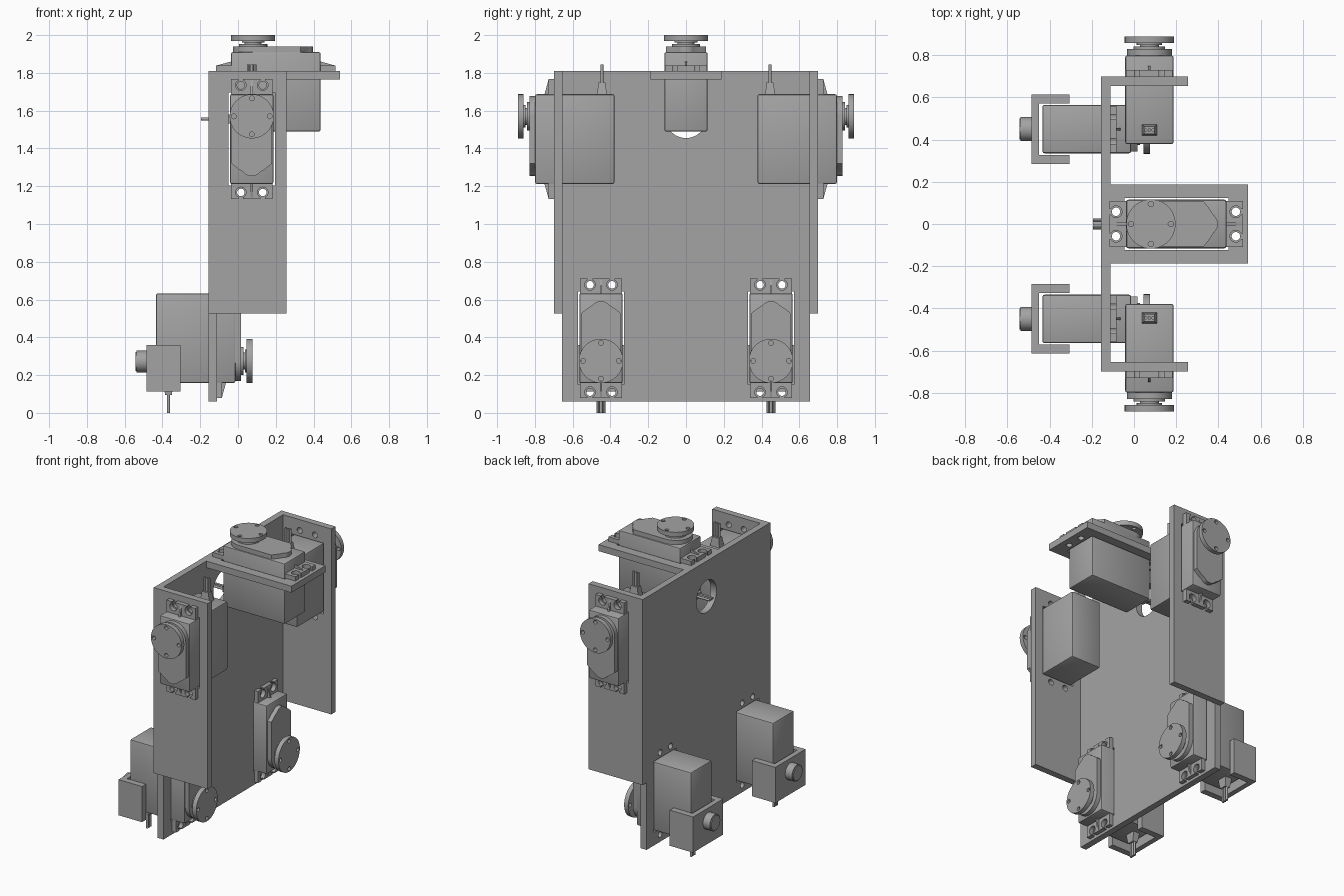
import bpy, bmesh
from math import pi, cos, sin, radians
from mathutils import Matrix, Vector

if "Cube" in bpy.data.objects:
    bpy.data.objects.remove(bpy.data.objects["Cube"], do_unlink=True)

# Single flat grey
GREY = (0.37, 0.37, 0.37, 1)
grey = bpy.data.materials.new("plain_grey")
grey.use_nodes = True
grey.diffuse_color = GREY
grey.node_tree.nodes["Principled BSDF"].inputs["Base Color"].default_value = GREY

SIDES = {"left": 1, "right": -1}
AX, AY, AZ = Vector((1, 0, 0)), Vector((0, 1, 0)), Vector((0, 0, 1))
WORLD = Matrix.Identity(4)


def frame(x_axis, z_axis, origin):
    m = Matrix((x_axis, z_axis.cross(x_axis), z_axis)).transposed().to_4x4()
    m.translation = origin
    return m


def add_mesh(name, mesh, m):
    bm = bmesh.new()
    bm.from_mesh(mesh)
    bmesh.ops.remove_doubles(bm, verts=bm.verts, dist=0.0001)
    bmesh.ops.recalc_face_normals(bm, faces=bm.faces)
    bm.to_mesh(mesh)
    bm.free()
    mesh.materials.clear()
    mesh.materials.append(grey)
    mesh.shade_smooth()
    mesh.set_sharp_from_angle(angle=radians(30))
    ob = bpy.data.objects.new(name, mesh)
    ob.matrix_world = m
    bpy.context.scene.collection.objects.link(ob)
    return ob


def rect(x0, x1, y0, y1):
    return [(x0, y0), (x1, y0), (x1, y1), (x0, y1)]


def arc(cx, cy, r, a0, a1, n=16):
    return [(cx + r * cos(a0 + (a1 - a0) * i / n), cy + r * sin(a0 + (a1 - a0) * i / n))
            for i in range(n + 1)]


def circle(cx, cy, r, n=32):
    return arc(cx, cy, r, 0, 2 * pi, n)[:-1]


# Flat sheet from an outline and holes, extruded from z0 to z1
def slab(name, loops, z0, z1, m=WORLD):
    cu = bpy.data.curves.new(name, "CURVE")
    cu.dimensions, cu.fill_mode = "2D", "BOTH"
    cu.extrude = (z1 - z0) / 2
    for loop in loops:
        sp = cu.splines.new("POLY")
        sp.points.add(len(loop) - 1)
        for p, (x, y) in zip(sp.points, loop):
            p.co = (x, y, 0, 1)
        sp.use_cyclic_u = True
    tmp = bpy.data.objects.new("temp", cu)
    bpy.context.scene.collection.objects.link(tmp)
    dg = bpy.context.evaluated_depsgraph_get()
    mesh = bpy.data.meshes.new_from_object(tmp.evaluated_get(dg))
    mesh.name = name
    bpy.data.objects.remove(tmp, do_unlink=True)
    bpy.data.curves.remove(cu)
    return add_mesh(name, mesh, m @ Matrix.Translation((0, 0, (z0 + z1) / 2)))


def box(name, lo, hi, m, bevel=0.0, taper=1.0):
    bm = bmesh.new()
    bmesh.ops.create_cube(bm, size=1)
    lo, hi = Vector(lo), Vector(hi)
    for v in bm.verts:
        k = taper if v.co.x < 0 else 1      # narrow the low x end
        v.co.y *= k
        v.co.z *= k
        v.co = (lo + hi) / 2 + v.co * (hi - lo)
    if bevel:
        bmesh.ops.bevel(bm, geom=bm.edges[:], offset=bevel, segments=2,
                        affect="EDGES", profile=0.5)
    mesh = bpy.data.meshes.new(name)
    bm.to_mesh(mesh)
    bm.free()
    return add_mesh(name, mesh, m)


# Servo frame: origin on the shaft at the mounting face, z along the shaft
HOLE_X, HOLE_Y = (-0.165, 0.403), 0.058
EAR_X = (-0.197, 0.437)


def servo_cutout(dx=0, dy=0):
    loops = [rect(dx - 0.125, dx + 0.367, dy - 0.123, dy + 0.123)]
    for x in HOLE_X:
        for y in (-HOLE_Y, HOLE_Y):
            loops.append(circle(dx + x, dy + y, 0.02, 20))
    return loops


def keyhole(end, y):
    d = 1 if end else -1
    x, r, half = HOLE_X[end], 0.028, 0.45
    start = 0 if d > 0 else pi
    pts = arc(x, y, r, start + half, start + 2 * pi - half)
    w = r * sin(half)
    return [(EAR_X[end], y + d * w)] + pts + [(EAR_X[end], y - d * w)]


def servo(name, m):
    box(name + "_body", (-0.117, -0.115, -0.32), (0.358, 0.115, 0.1), m, 0.01)
    # Mounting ears with open screw slots
    ears = [(EAR_X[0], -0.11), (EAR_X[1], -0.11)]
    for y in (-HOLE_Y, HOLE_Y):
        ears += keyhole(1, y)[::-1]
    ears += [(EAR_X[1], 0.11), (EAR_X[0], 0.11)]
    for y in (HOLE_Y, -HOLE_Y):
        ears += keyhole(0, y)[::-1]
    slab(name + "_ears", [ears], 0, 0.03, m)
    upright = m @ Matrix.Rotation(pi / 2, 4, "X")
    for end, x in enumerate((-0.117, 0.358)):
        slab(name + "_ear_rib", [[(EAR_X[end], 0.028), (x, 0.028), (x, 0.05)]],
             -0.006, 0.006, upright)
    # Raised gear cover with rounded shaft end and a bump at the far end
    cover = arc(0, 0, 0.107, pi / 2, 3 * pi / 2, 24) + [(0.25, -0.107), (0.28, -0.07)]
    cover += arc(0.262, 0, 0.055, -0.9, 0.9) + [(0.28, 0.07), (0.25, 0.107)]
    slab(name + "_gear_cover", [cover], 0.095, 0.13, m)
    # Shaft stack and output disc
    for part, r, z0, z1 in (("collar", 0.075, 0.125, 0.142), ("shaft", 0.045, 0.14, 0.155),
                            ("hub", 0.06, 0.15, 0.162)):
        slab(name + "_" + part, [circle(0, 0, r)], z0, z1, m)
    holes = [circle(0.095 * cos(i * pi / 2), 0.095 * sin(i * pi / 2), 0.013, 14)
             for i in range(4)]
    slab(name + "_output_disc", [circle(0, 0, 0.117, 48)] + holes, 0.16, 0.191, m)
    # Cable boot and three wires
    box(name + "_cable_boot", (-0.18, -0.036, -0.28), (-0.115, 0.036, -0.228), m, taper=0.7)
    along = m @ Matrix.Translation((0, 0, -0.254)) @ Matrix.Rotation(-pi / 2, 4, "Y")
    for y in (-0.017, 0, 0.017):
        slab(name + "_wire", [circle(0, y, 0.008, 12)], 0.17, 0.275, along)


# Upright main plate, carrying the two lower servos
SHEET = 0.045
plate_frame = frame(AZ, AX, (-0.112, 0, 0))
plate = [rect(0.06, 1.81, -0.656, 0.656), circle(1.565, 0, 0.11, 48)]
for s in SIDES.values():
    plate += servo_cutout(0.275, s * 0.45)
slab("main_plate", plate, -SHEET, 0, plate_frame)

# Top shelf and its servo
top_frame = frame(AX, AZ, (0.08, 0, 1.81))
slab("top_shelf", [rect(-0.192, 0.46, -0.187, 0.187)] + servo_cutout(), -SHEET, 0, top_frame)
servo("top_servo", top_frame)

for side, s in SIDES.items():
    # Side flange and its servo
    m = frame(-AZ, AY * s, (0.073, s * 0.699, 1.57))
    y0, y1 = sorted((s * 0.23, -s * 0.184))
    slab(side + "_flange", [rect(-0.24, 1.045, y0, y1)] + servo_cutout(), -SHEET, 0, m)
    servo(side + "_upper_servo", m)
    # Lower servo
    servo(side + "_lower_servo", frame(AZ, AX, (-0.114, s * 0.45, 0.275)))
    # Rear bracket wrapped round the servo body, with a pivot stub
    c = s * 0.45
    outline = [(-0.305, c - 0.165), (-0.305, c - 0.122), (-0.45, c - 0.122),
               (-0.45, c + 0.122), (-0.305, c + 0.122), (-0.305, c + 0.165),
               (-0.485, c + 0.165), (-0.485, c - 0.165)]
    slab(side + "_rear_bracket", [outline], 0.113, 0.36)
    stub = frame(AZ, -AX, (-0.485, c, 0.272))
    slab(side + "_pivot_stub", [circle(0, 0, 0.057)], -0.01, 0.052, stub)
    slab(side + "_pivot_tip", [circle(0, 0, 0.05)], 0.05, 0.058, stub)
